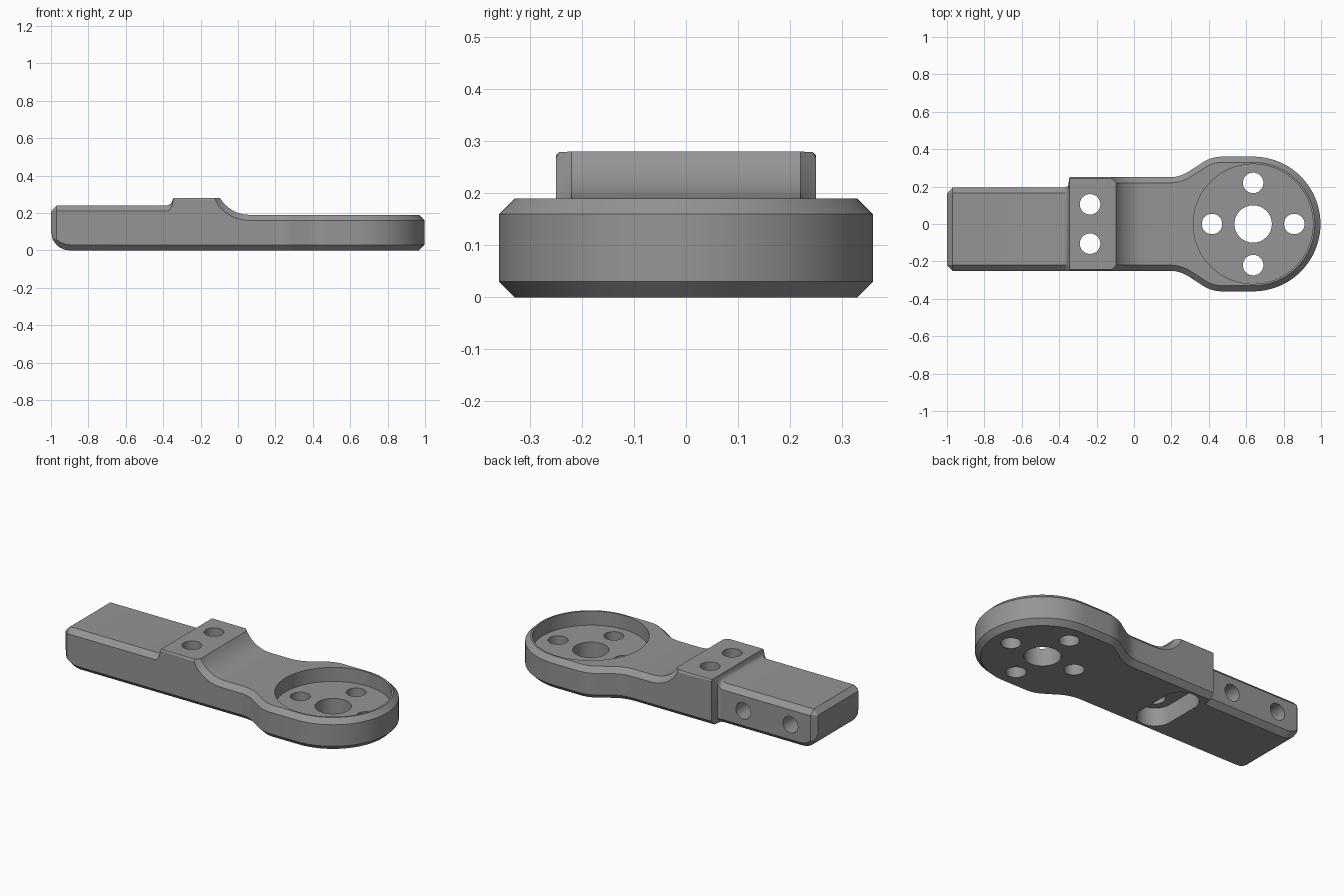
import bpy, bmesh, math
from mathutils import Matrix

if "Cube" in bpy.data.objects:
    bpy.data.objects.remove(bpy.data.objects["Cube"])

grey = bpy.data.materials.new("machined grey")
grey.diffuse_color = (0.3, 0.3, 0.3, 1)
grey.use_nodes = True
grey.node_tree.nodes["Principled BSDF"].inputs["Base Color"].default_value = grey.diffuse_color

HALF, BACK, CH = 0.25, 0.195, 0.03      # arm half width, thin handle back, chamfer
HX, HR, HEAD_TOP = 0.637, 0.36, 0.19    # round head


def sections():
    """Arm cross-sections: x, front y, back y, bottom z, top z, side top z, chamfer, lower chamfer."""
    out = []
    # handle end: chamfered top and sides, rounded underside
    for x in (-1, -0.99, -0.97, -0.95, -0.925, -0.9):
        e = max(0, -0.97 - x)
        c = max(0.003, CH - e)
        low = 0.1 - math.sqrt(max(0, 0.01 - (-0.9 - x) ** 2))
        out.append((x, -HALF + e, BACK - e, low, 0.24 - e, 0.24 - e - c, c, c))
    # small fillet up to the raised block
    r = 0.035
    for i in range(7):
        a = math.radians(14 * i)
        x, rise = -0.385 + r * math.sin(a), r * (1 - math.cos(a))
        out.append((x, -HALF, BACK + 0.3 * rise, 0, 0.24 + rise, 0.21 + rise * 1.3, CH, CH))
        if i == 5:
            break
    # raised block with nearly sharp rim
    out.append((-0.345, -HALF, HALF, 0, 0.28, 0.274, 0.006, CH))
    out.append((-0.12, -HALF, HALF, 0, 0.28, 0.268, 0.006, CH))
    out.append((-0.107, -HALF, HALF, 0, 0.28, 0.243, 0.018, CH))
    # concave sweep down to the head level
    for x in (-0.096, -0.085, -0.07, -0.05, -0.025, 0, 0.03, 0.06):
        top, side = (0.37 - math.sqrt(q * q - (0.06 - x) ** 2) for q in (0.18, 0.21))
        out.append((x, -HALF, HALF, 0, top, side, CH, CH))
    return out


def head_outline():
    """Back half of the head as (x, y, normal x, normal y), then mirrored to the front."""
    R, a = 0.187, math.radians(33)
    half = [(0.06, HALF, 0, 1)]
    for i in range(9):
        t = a * i / 8
        s, c = math.sin(t), math.cos(t)
        half.append((0.19 + R * s, HALF + R - R * c, -s, c))
    for i in range(9):
        t = a * (1 - i / 8)
        s, c = math.sin(t), math.cos(t)
        half.append((0.47 - R * s, HR - R + R * c, -s, c))
    for i in range(33):
        t = math.pi / 2 * i / 32
        s, c = math.sin(t), math.cos(t)
        half.append((HX + HR * s, HR * c, s, c))
    return half + [(x, -y, nx, -ny) for x, y, nx, ny in half[-2::-1]]


def bridge(bm, rings, closed):
    n = len(rings[0])
    for a, b in zip(rings, rings[1:]):
        for i in range(n if closed else n - 1):
            j = (i + 1) % n
            bm.faces.new((a[i], a[j], b[j], b[i]))


def finish(bm, name):
    bmesh.ops.recalc_face_normals(bm, faces=bm.faces[:])
    me = bpy.data.meshes.new(name)
    bm.to_mesh(me)
    bm.free()
    me.materials.append(grey)
    ob = bpy.data.objects.new(name, me)
    bpy.context.collection.objects.link(ob)
    return ob


# arm and head as one welded body
bm = bmesh.new()
rings = []
for x, f, b, low, top, side, c, d in sections():
    pts = [(f + d, low), (f, low + d), (f, side), (f + c, top),
           (b - c, top), (b, side), (b, low + d), (b - d, low)]
    rings.append([bm.verts.new((x, y, z)) for y, z in pts])
bridge(bm, rings, True)
bm.faces.new(rings[0])

outline = head_outline()
rings = [[bm.verts.new((x - d * nx, y - d * ny, z)) for x, y, nx, ny in outline]
         for z, d in ((0, CH), (CH, 0), (HEAD_TOP - CH, 0), (HEAD_TOP, CH))]
bridge(bm, rings, False)
bm.faces.new(rings[0])
bm.faces.new(rings[-1])
bmesh.ops.remove_doubles(bm, verts=bm.verts[:], dist=0.0005)
body = finish(bm, "bracket_arm")


def cut(name, x, y, r, z0, z1, stretch=0, sideways=False, n=48):
    """Subtract a round or slot-shaped prism from the body."""
    bm = bmesh.new()
    rings = []
    for z in (z0, z1):
        ring = []
        for i in range(n):
            a = 2 * math.pi * (i + 0.5) / n
            dy = math.copysign(stretch, math.sin(a))
            ring.append(bm.verts.new((x + r * math.cos(a), y + r * math.sin(a) + dy, z)))
        rings.append(ring)
    bridge(bm, rings, True)
    for ring in rings:
        bm.faces.new(ring)
    if sideways:
        bm.transform(Matrix.Rotation(math.pi / 2, 4, 'X'))
    cutter = finish(bm, name)
    cutter.hide_render = True
    mod = body.modifiers.new(name, 'BOOLEAN')
    mod.operation, mod.solver, mod.object = 'DIFFERENCE', 'EXACT', cutter
    bpy.context.view_layer.objects.active = body
    bpy.ops.object.modifier_apply(modifier=name)
    bpy.data.objects.remove(cutter)


# round recess, centre bore and four bolt holes in the head
cut("recess", HX, 0, 0.32, 0.105, 0.5, n=96)
cut("centre_bore", HX, 0, 0.1, -0.1, 0.5)
for k in range(4):
    a = k * math.pi / 2
    cut("bolt_hole", HX + 0.22 * math.cos(a), 0.22 * math.sin(a), 0.055, -0.1, 0.5, n=32)

# slot under the raised block, with two holes through it
cut("underside_slot", -0.235, 0, 0.1, -0.1, 0.11, stretch=0.105)
for y in (-0.105, 0.105):
    cut("block_hole", -0.235, y, 0.055, -0.1, 0.5, n=32)

# blind holes in the back of the handle
for x in (-0.52, -0.835):
    cut("side_hole", x, 0.12, 0.05, -0.3, 0.05, sideways=True, n=32)

# smooth curves, crisp edges
bpy.ops.object.select_all(action='DESELECT')
body.select_set(True)
bpy.context.view_layer.objects.active = body
bpy.ops.object.shade_smooth_by_angle(angle=math.radians(28))
